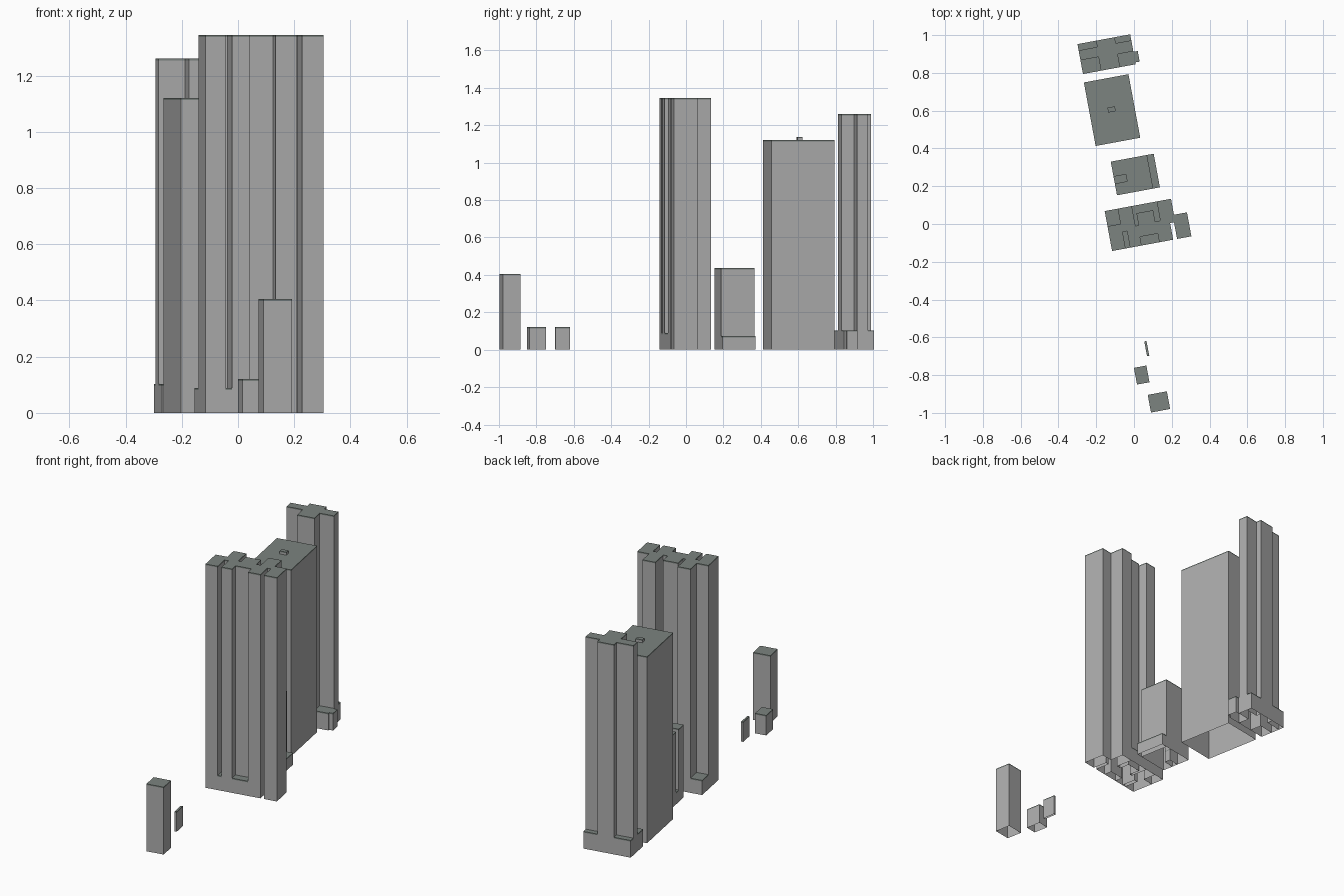
import bpy, bmesh, math
from mathutils import Matrix, Vector

cube = bpy.data.objects.get("Cube")
if cube:
    bpy.data.objects.remove(cube, do_unlink=True)

TURN = math.radians(10.5)   # all blocks share one street direction
SLAB = 0.007                # roof slab thickness


def material(name, colour):
    m = bpy.data.materials.new(name)
    m.use_nodes = True
    m.diffuse_color = (*colour, 1)
    m.node_tree.nodes["Principled BSDF"].inputs["Base Color"].default_value = (*colour, 1)
    return m


WALL = material("wall grey", (0.42, 0.42, 0.42))
ROOF = material("roof green grey", (0.2, 0.23, 0.215))


def block(name, corner, outline, height, base=0.0):
    """Hollow, open-bottomed extrusion of a footprint, with a roof slab."""
    bm = bmesh.new()
    levels = (base, height - SLAB, height)
    rings = [[bm.verts.new((u, v, z)) for u, v in outline] for z in levels]
    for level in range(2):
        low, high = rings[level], rings[level + 1]
        for i in range(len(low)):
            j = (i + 1) % len(low)
            face = bm.faces.new((low[i], low[j], high[j], high[i]))
            face.material_index = level
    bm.faces.new(rings[-1]).material_index = 1
    bm.normal_update()
    mesh = bpy.data.meshes.new(name)
    bm.to_mesh(mesh)
    bm.free()
    mesh.materials.append(WALL)
    mesh.materials.append(ROOF)
    obj = bpy.data.objects.new(name, mesh)
    obj.matrix_world = Matrix.Translation(Vector((*corner, 0))) @ Matrix.Rotation(TURN, 4, "Z")
    bpy.context.collection.objects.link(obj)
    return obj


def rect(u0, u1, v0, v1):
    return [(u0, v0), (u1, v0), (u1, v1), (u0, v1)]


# Main tower: notched footprint with low infill in each recess
main = (-0.116, -0.143)
block("main_tower", main, [
    (0, 0), (.073, 0), (.073, .089), (.097, .089), (.097, 0),
    (.159, 0), (.159, .047), (.254, .047), (.254, 0), (.329, 0),
    (.329, .09), (.35, .09), (.35, 0), (.427, 0), (.427, .129),
    (.357, .129), (.357, .215), (.28, .215), (.28, .112), (.253, .112),
    (.253, .173), (.163, .173), (.163, .108), (.146, .108), (.146, .215),
    (.07, .215), (.07, .133), (0, .133)], 1.345)
recesses = {
    "main_corner_infill": rect(0, .07, .133, .215),
    "main_slot_infill": rect(.073, .097, 0, .089),
    "main_front_infill": rect(.159, .254, 0, .047),
    "main_back_infill": [(.146, .108), (.163, .108), (.163, .173), (.253, .173),
                         (.253, .112), (.28, .112), (.28, .215), (.146, .215)],
}
for name, outline in recesses.items():
    block(name, main, outline, 0.088)

# Far tower: stepped cross plan over a low podium
far = (-0.27, 0.794)
block("far_tower", far, [
    (.097, 0), (.2, 0), (.2, .07), (.284, .07), (.284, .129), (.2, .129),
    (.2, .161), (.1, .161), (.1, .127), (0, .127), (0, .074), (.097, .074)], 1.26)
podium = {
    "far_podium_front_right": rect(0, .097, 0, .074),
    "far_podium_front_left": [(.2, 0), (.284, 0), (.284, .01), (.307, .01),
                              (.307, .067), (.284, .067), (.284, .07), (.2, .07)],
    "far_podium_back_right": rect(0, .1, .127, .161),
    "far_podium_back_left": rect(.2, .284, .129, .161),
}
for name, outline in podium.items():
    block(name, far, outline, 0.103)

# Slab tower with a small roof hut
slab = (-0.203, 0.413)
block("slab_tower", slab, rect(0, .24, 0, .342), 1.12)
block("roof_hut", slab, rect(.098, .138, .162, .188), 1.138, 1.12)

# Mid-rise block with a side recess and a low strip
mid = (-0.09, 0.152)
block("mid_block", mid, [
    (0, 0), (.195, 0), (.195, .181), (0, .181),
    (0, .1), (.066, .1), (.066, .063), (0, .063)], 0.437)
block("mid_recess_infill", mid, rect(0, .066, .063, .1), 0.072)
block("mid_side_strip", mid, rect(.195, .231, 0, .181), 0.072)

# Small detached blocks at the front
block("front_block", (.09, -.998), rect(0, .103, 0, .095), 0.405)
block("low_block", (.016, -.85), rect(0, .067, 0, .09), 0.12)
block("thin_wall_block", (.069, -.7), rect(0, .012, 0, .08), 0.12)
